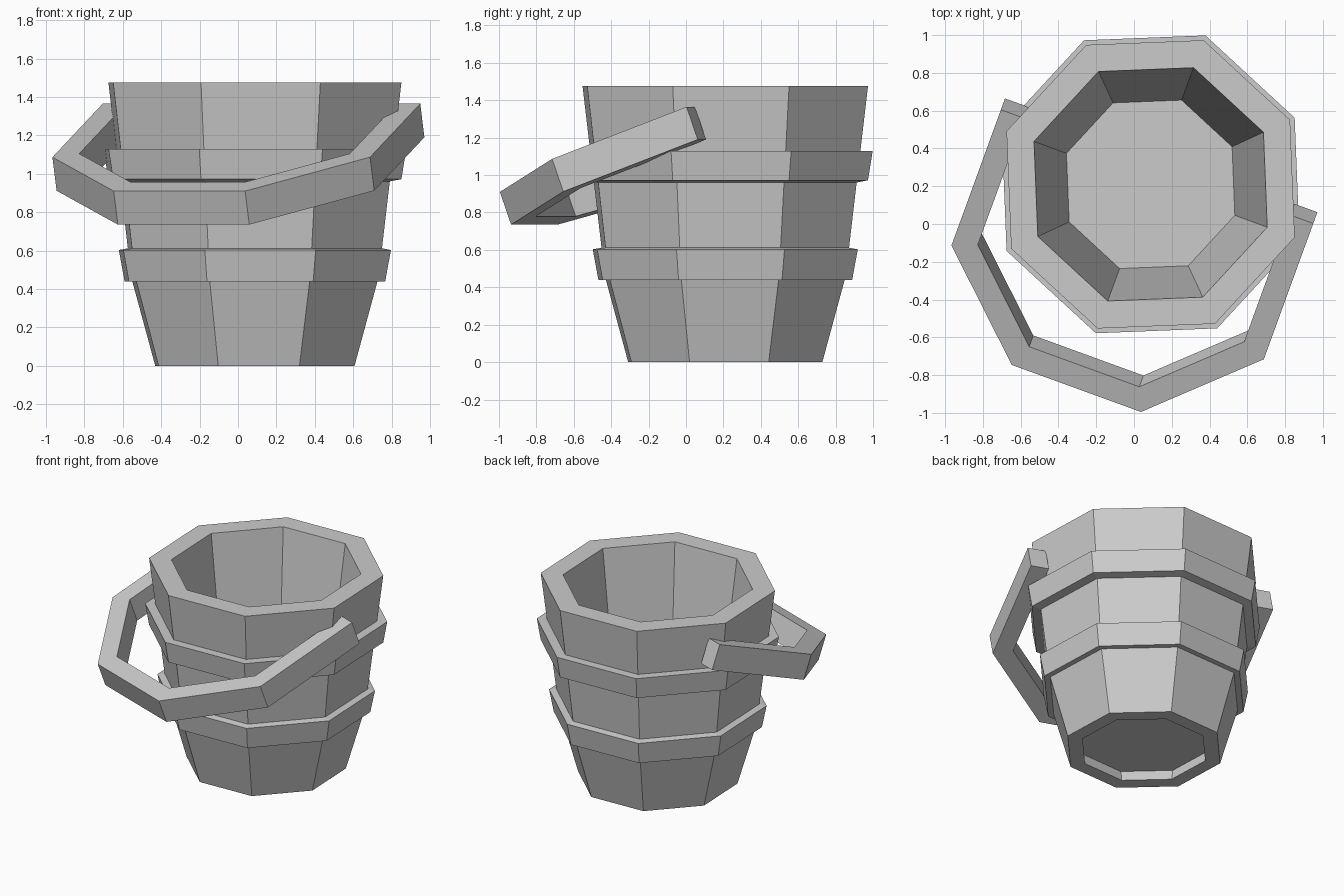
import bpy, bmesh
from math import sin, cos, radians
from mathutils import Matrix, Vector

if "Cube" in bpy.data.objects:
    bpy.data.objects.remove(bpy.data.objects["Cube"])

CX, CY = 0.088, 0.21          # bucket axis
SIDES, TURN = 8, radians(24.8)


def make_object(name, bm):
    bmesh.ops.recalc_face_normals(bm, faces=bm.faces)
    mesh = bpy.data.meshes.new(name)
    bm.to_mesh(mesh)
    bm.free()
    obj = bpy.data.objects.new(name, mesh)
    bpy.context.collection.objects.link(obj)
    return obj


def octagon_ring(name, profile):
    """Revolve a closed (radius, z) profile around the bucket axis in 8 steps."""
    bm = bmesh.new()
    rings = []
    for i in range(SIDES):
        a = TURN + i * radians(360 / SIDES)
        rings.append([bm.verts.new((CX + r * cos(a), CY + r * sin(a), z)) for r, z in profile])
    n = len(profile)
    for i in range(SIDES):
        p, q = rings[i], rings[(i + 1) % SIDES]
        for j in range(n):
            k = (j + 1) % n
            bm.faces.new((p[j], q[j], q[k], p[k]))
    return make_object(name, bm)


# Bucket wall: outer side, rim, inner side, foot
octagon_ring("bucket_wall", [(0.553, 0), (0.686, 0.46), (0.813, 1.475),
                             (0.658, 1.475), (0.475, 0.12), (0.445, 0)])

# Bucket floor, set slightly above the foot
bm = bmesh.new()
bmesh.ops.create_cone(bm, cap_ends=True, segments=SIDES, radius1=0.48, radius2=0.48, depth=0.04,
                      matrix=Matrix.Translation((CX, CY, 0.10)) @ Matrix.Rotation(TURN, 4, 'Z'))
# align a corner with the wall corners
corner = next(v.co for v in bm.verts)
offset = Vector((cos(TURN), sin(TURN))).angle_signed(Vector((corner.x - CX, corner.y - CY)))
bmesh.ops.rotate(bm, verts=bm.verts, cent=(CX, CY, 0), matrix=Matrix.Rotation(offset, 3, 'Z'))
make_object("bucket_floor", bm)

# Hoops around the wall
octagon_ring("lower_hoop", [(0.66, 0.44), (0.723, 0.44), (0.755, 0.603), (0.70, 0.613), (0.67, 0.60)])
octagon_ring("upper_hoop", [(0.72, 0.96), (0.745, 0.96), (0.813, 0.972), (0.84, 1.13), (0.74, 1.13)])

# Handle: open octagon bar, swung down toward the front
half_outer = [(0.88, -0.45), (0.88, 0.364), (0.364, 0.88)]
half_inner = [(0.75, -0.45), (0.75, 0.31), (0.31, 0.75)]


def mirrored(half):
    return half + [(-u, w) for u, w in reversed(half)]


swing, yaw = radians(20), radians(-20)
u_dir = Vector((cos(yaw), sin(yaw), 0))
forward = Vector((sin(yaw), -cos(yaw), 0))
w_dir = forward * cos(swing) - Vector((0, 0, sin(swing)))
down = -forward * sin(swing) - Vector((0, 0, cos(swing)))
pivot = Vector((CX, CY, 1.211)) + forward * 0.323
bm = bmesh.new()
sections = []
for o, i in zip(mirrored(half_outer), mirrored(half_inner)):
    section = [pivot + u_dir * u + w_dir * w + down * d
               for (u, w), d in ((o, 0), (o, 0.186), (i, 0.186), (i, 0))]
    sections.append([bm.verts.new(c) for c in section])
for p, q in zip(sections, sections[1:]):
    for j in range(4):
        k = (j + 1) % 4
        bm.faces.new((p[j], q[j], q[k], p[k]))
bm.faces.new(sections[0])
bm.faces.new(sections[-1])
make_object("handle", bm)
